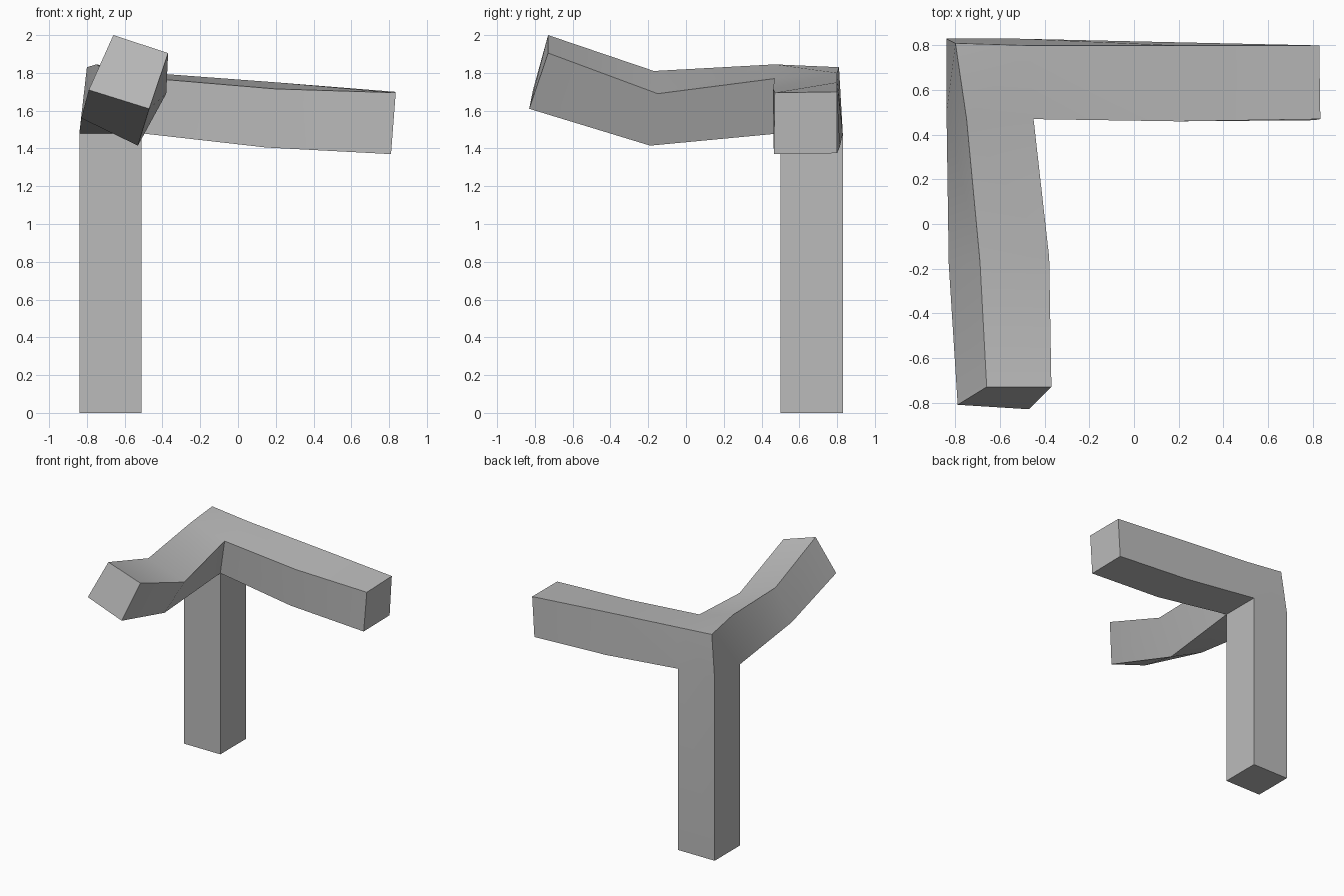
import bpy, bmesh, math

cube = bpy.data.objects.get("Cube")
if cube:
    bpy.data.objects.remove(cube, do_unlink=True)

mat = bpy.data.materials.new("plain_grey")
mat.use_nodes = True
grey = (0.5, 0.5, 0.5, 1)
mat.diffuse_color = grey
mat.node_tree.nodes["Principled BSDF"].inputs["Base Color"].default_value = grey

bm = bmesh.new()


def ring(*points):
    return [bm.verts.new(p) for p in points]


def beam(rings):
    """Skin the four-sided rings in order and cap the last one."""
    for a, b in zip(rings, rings[1:]):
        for i in range(4):
            j = (i + 1) % 4
            bm.faces.new((a[i], a[j], b[j], b[i]))
    bm.faces.new(rings[-1])


# Corner joint: square underside and tilted top
left, right, front, back = -0.84, -0.51, 0.50, 0.83
square = ((left, front), (right, front), (right, back), (left, back))
under = ring(*((x, y, 1.48) for x, y in square))
top = ring((-0.75, 0.47, 1.845), (-0.45, 0.47, 1.77),
           (-0.47, 0.80, 1.80), (-0.80, 0.81, 1.83))
bm.faces.new(top)
bm.faces.new((top[3], top[0], under[0], under[3]))
bm.faces.new((top[2], top[3], under[3], under[2]))

# Upright post
beam([under, ring(*((x, y, 0) for x, y in square))])

# Front arm, twisting and rising toward its tip
beam([[top[0], top[1], under[1], under[0]],
      ring((-0.69, -0.17, 1.81), (-0.38, -0.15, 1.69),
           (-0.53, -0.19, 1.415), (-0.83, -0.18, 1.56)),
      ring((-0.66, -0.73, 2.0), (-0.37, -0.73, 1.905),
           (-0.47, -0.83, 1.61), (-0.79, -0.81, 1.71))])

# Side arm, drooping slightly
beam([[top[2], top[1], under[1], under[2]],
      ring((0.20, 0.80, 1.75), (0.20, 0.46, 1.715),
           (0.15, 0.465, 1.405), (0.15, 0.815, 1.41)),
      ring((0.83, 0.80, 1.70), (0.835, 0.47, 1.695),
           (0.81, 0.465, 1.37), (0.81, 0.80, 1.375))])

bmesh.ops.recalc_face_normals(bm, faces=bm.faces[:])
mesh = bpy.data.meshes.new("three_way_beam")
bm.to_mesh(mesh)
bm.free()
mesh.materials.append(mat)
obj = bpy.data.objects.new("three_way_beam", mesh)
bpy.context.collection.objects.link(obj)

# Soft bends, crisp edges
bpy.ops.object.select_all(action='DESELECT')
obj.select_set(True)
bpy.context.view_layer.objects.active = obj
bpy.ops.object.shade_smooth_by_angle(angle=math.radians(30))
